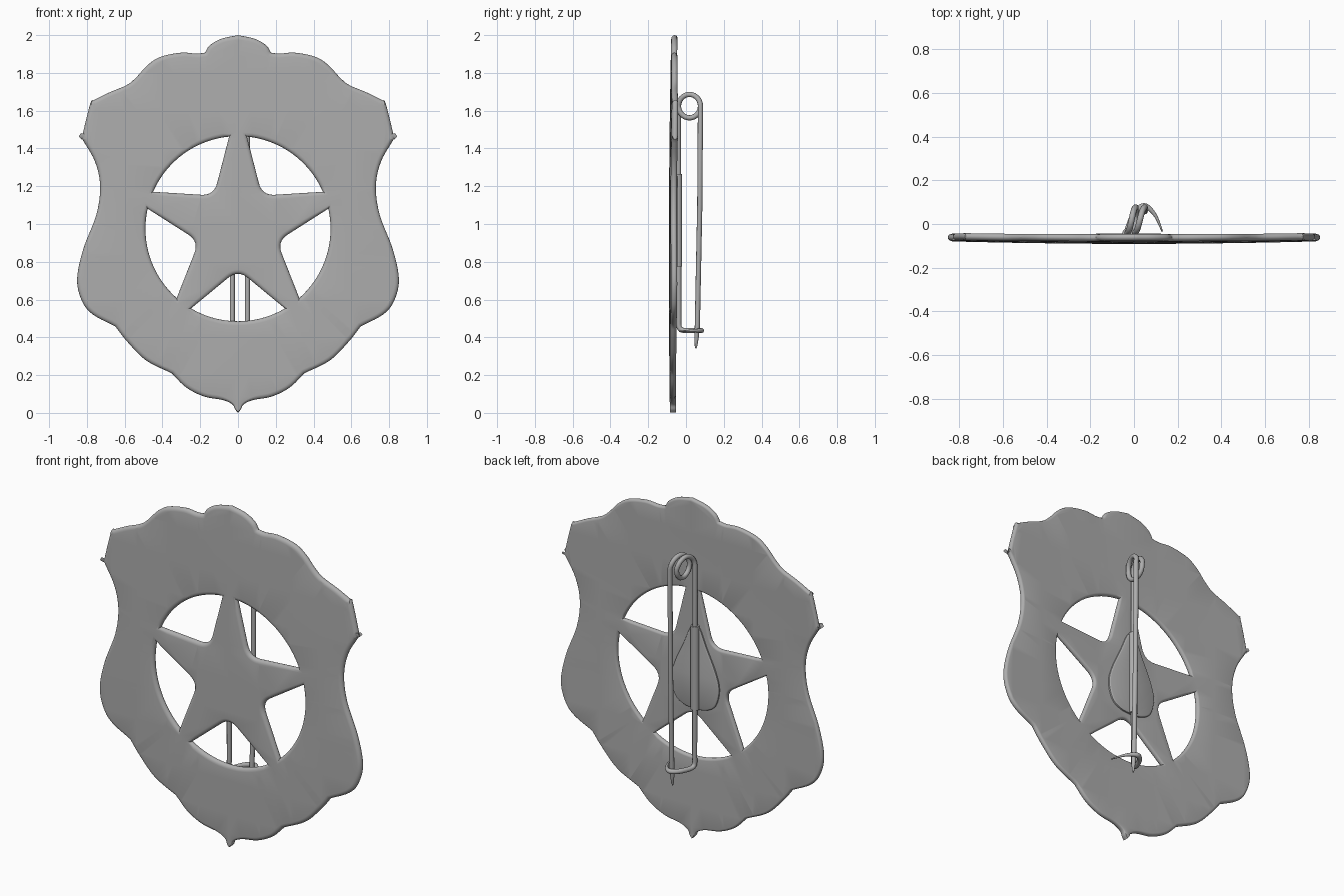
import bpy, bmesh, math
from mathutils import Vector

if "Cube" in bpy.data.objects:
    bpy.data.objects.remove(bpy.data.objects["Cube"])

metal = bpy.data.materials.new("dark_metal")
metal.diffuse_color = (.42, .42, .42, 1)
metal.use_nodes = True
metal.node_tree.nodes["Principled BSDF"].inputs["Base Color"].default_value = metal.diffuse_color


def smooth(pts, n=5):
    """Catmull-Rom curve through the points, end points kept as corners."""
    pts = [Vector(p) for p in pts]
    ext = [2 * pts[0] - pts[1]] + pts + [2 * pts[-1] - pts[-2]]
    out = []
    for a, b, c, d in zip(ext, ext[1:], ext[2:], ext[3:]):
        for i in range(n):
            t = i / n
            out.append(0.5 * (2 * b + (c - a) * t + (2 * a - 5 * b + 4 * c - d) * t * t
                              + (3 * b - a - 3 * c + d) * t ** 3))
    return out + [pts[-1]]


def oriented(loop, ccw):
    area = sum(a.x * b.y - b.x * a.y for a, b in zip(loop, loop[1:] + loop[:1]))
    return loop if (area > 0) == ccw else loop[::-1]


def inward(loop, i):
    """Mitred direction pointing into the material, left of travel."""
    d1 = (loop[i] - loop[i - 1]).normalized()
    d2 = (loop[(i + 1) % len(loop)] - loop[i]).normalized()
    n1, n2 = Vector((-d1.y, d1.x)), Vector((-d2.y, d2.x))
    m = (n1 + n2).normalized()
    return m / max(m.dot(n1), 0.67)


def slab(name, loops, profile, shape, weight=lambda p: 1.0, grid=None):
    """Flat xz plate with holes and rounded rims; shape(x, z) gives its middle y."""
    bm = bmesh.new()
    caps = ([], [])
    for k, loop in enumerate(loops):
        loop = oriented(loop, k == 0)
        dirs = [inward(loop, i) for i in range(len(loop))]
        rings = []
        for inset, y in profile:
            ring = []
            for p, d in zip(loop, dirs):
                q = p + d * inset * weight(p)
                ring.append(bm.verts.new((q.x, y, q.y)))
            rings.append(ring)
        for r0, r1 in zip(rings, rings[1:]):
            for i in range(len(loop)):
                bm.faces.new((r0[i - 1], r0[i], r1[i], r1[i - 1]))
        for cap, ring in zip(caps, (rings[0], rings[-1])):
            cap += [bm.edges.get((ring[i - 1], ring[i])) for i in range(len(ring))]
    for cap in caps:
        bmesh.ops.triangle_fill(bm, edges=cap, use_beauty=True)
    if grid:
        for i in range(-5, 11):
            for co, no in (((i * grid, 0, 0), (1, 0, 0)), ((0, 0, i * grid), (0, 0, 1))):
                bmesh.ops.bisect_plane(bm, geom=bm.verts[:] + bm.edges[:] + bm.faces[:],
                                       plane_co=co, plane_no=no, dist=1e-5)
    for v in bm.verts:
        v.co.y += shape(v.co.x, v.co.z)
    bmesh.ops.recalc_face_normals(bm, faces=bm.faces)
    me = bpy.data.meshes.new(name)
    bm.to_mesh(me)
    bm.free()
    ob = bpy.data.objects.new(name, me)
    bpy.context.collection.objects.link(ob)
    finish(ob)


def finish(ob):
    bpy.ops.object.select_all(action='DESELECT')
    ob.select_set(True)
    bpy.context.view_layer.objects.active = ob
    ob.data.materials.append(metal)
    if ob.type == 'CURVE':
        bpy.ops.object.convert(target='MESH')
    bpy.ops.object.shade_smooth_by_angle(angle=math.radians(40))


def tube(name, pts, radius, radii=None):
    cu = bpy.data.curves.new(name, 'CURVE')
    cu.dimensions = '3D'
    cu.bevel_depth, cu.bevel_resolution, cu.use_fill_caps = radius, 3, True
    sp = cu.splines.new('POLY')
    sp.points.add(len(pts) - 1)
    for i, p in enumerate(pts):
        sp.points[i].co = (*p, 1)
        sp.points[i].radius = radii[i] if radii else 1
    ob = bpy.data.objects.new(name, cu)
    bpy.context.collection.objects.link(ob)
    finish(ob)


# Shield outline: right half, split where the edge has a corner
runs = [
    [(0, 2), (.09, 1.98), (.15, 1.945), (.175, 1.907)],
    [(.175, 1.907), (.22, 1.902), (.30, 1.907), (.41, 1.885), (.48, 1.84), (.54, 1.775),
     (.59, 1.735), (.68, 1.697), (.765, 1.655)],
    [(.765, 1.655), (.782, 1.638), (.825, 1.465), (.825, 1.45)],
    [(.825, 1.45), (.757, 1.33), (.73, 1.2), (.75, 1.05), (.82, .865), (.852, .705),
     (.825, .59), (.767, .52), (.65, .458)],
    [(.65, .458), (.587, .378), (.487, .278), (.35, .209)],
    [(.35, .209), (.275, .135), (.18, .087), (.08, .068), (.03, .045), (.015, .018), (0, .002)],
]
half = [p for r in runs for p in smooth(r)[:-1]] + [Vector((0, .002))]
outline = half + [Vector((-p.x, p.y)) for p in half[-2:0:-1]]


# Five openings that leave the star
def opening(direction):
    c = Vector((0, .975))
    at = lambda r, a: c + r * Vector((math.cos(direction + a), math.sin(direction + a)))
    arc = [at(.49, math.radians(-30.5 + 61 * i / 18)) for i in range(19)]
    apex = at(.217, 0)
    a = apex + (arc[-1] - apex).normalized() * .068
    b = apex + (arc[0] - apex).normalized() * .068
    return arc + [(1 - t) ** 2 * a + 2 * t * (1 - t) * apex + t * t * b
                  for t in (i / 8 for i in range(9))]


holes = [opening(math.radians(-90 + 72 * i)) for i in range(5)]
slab("badge_plate", [outline] + holes,
     [(.022, -.017), (.013, -.0155), (.006, -.011), (.001, -.005), (0, .002), (.003, .010),
      (.008, .0145), (.014, .016)],
     lambda x, z: -.074 + .0165 * x * x + .009 * (z - .8) ** 2,
     weight=lambda p: min(1, .05 + p.length / .14), grid=.2)

# Teardrop mounting pad on the back of the star
pad = [(0, 1.265), (.03, 1.245), (.075, 1.14), (.13, 1.02), (.155, .92), (.13, .82),
       (.07, .78), (0, .772)]
right = smooth(pad, 4)
pad_loop = [Vector((p.x - .025, p.y)) for p in right]
pad_loop += [Vector((-p.x - .025, p.y)) for p in right[-2:0:-1]]
slab("mounting_pad", [pad_loop], [(0, -.009), (0, .005), (.003, .008), (.008, .010)],
     lambda x, z: -.054)

# Sleeve holding the fixed wire to the pad
tube("pin_sleeve", [(-.03, -.043, .775), (-.03, -.043, 1.265)], .024)

# Safety pin: hook, fixed arm, coil and free arm in one wire
hook = smooth([(.13, -.035, .432), (.10, .035, .435), (.065, .075, .436), (.035, .079, .436),
               (.0, .045, .436), (-.025, -.015, .437), (-.03, -.036, .455), (-.03, -.038, .5)])
coil = []
xs = [-.03, .008, .004, .05]
for i in range(49):
    k = min(i // 16, 2)
    x = xs[k] + (xs[k + 1] - xs[k]) * (i - 16 * k) / 16
    a = math.pi - 3 * math.pi * i / 48
    coil.append(Vector((x, .0185 + .058 * math.cos(a), 1.624 + .062 * math.sin(a))))
free_arm = [Vector(p) for p in ((.05, .073, 1.1), (.05, .06, .46), (.05, .056, .40),
                                (.05, .053, .355), (.05, .052, .34))]
pts = hook + coil + free_arm
radii = [min(1, .25 + i * .06) for i in range(len(hook))] + [1] * (len(coil) + 2) + [.85, .5, .15]
tube("safety_pin", pts, .0138, radii)
